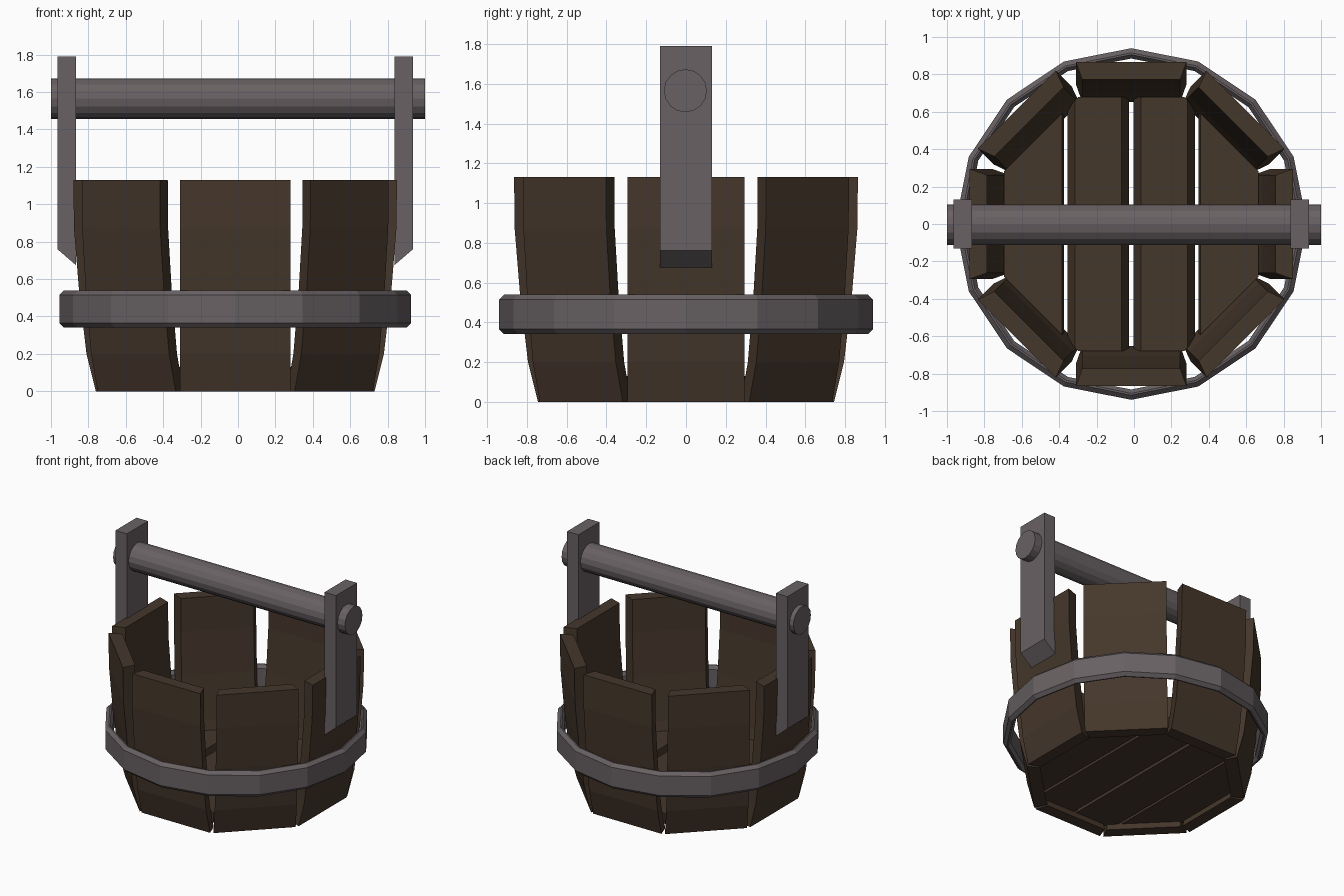
import bpy, bmesh
from math import cos, sin, pi
from mathutils import Matrix, Vector

if "Cube" in bpy.data.objects:
    bpy.data.objects.remove(bpy.data.objects["Cube"])

CX = -0.015  # bucket axis


def material(name, color):
    m = bpy.data.materials.new(name)
    m.diffuse_color = (*color, 1)
    m.use_nodes = True
    m.node_tree.nodes["Principled BSDF"].inputs["Base Color"].default_value = m.diffuse_color
    return m


wood = material("dark_wood", (0.06, 0.038, 0.024))
metal = material("grey_metal", (0.14, 0.12, 0.125))


def finish(name, bm, mat):
    bmesh.ops.recalc_face_normals(bm, faces=bm.faces)
    me = bpy.data.meshes.new(name)
    bm.to_mesh(me)
    bm.free()
    me.materials.append(mat)
    ob = bpy.data.objects.new(name, me)
    bpy.context.collection.objects.link(ob)
    return ob


def loft(bm, rings, closed=False):
    """Bridge equal-length rings of points; cap the ends unless closed."""
    vs = [[bm.verts.new(p) for p in r] for r in rings]
    n = len(vs[0])
    pairs = list(zip(vs, vs[1:])) + ([(vs[-1], vs[0])] if closed else [])
    for a, b in pairs:
        for i in range(n):
            j = (i + 1) % n
            bm.faces.new((a[i], a[j], b[j], b[i]))
    if not closed:
        bm.faces.new(vs[0])
        bm.faces.new(vs[-1])


# Eight bowed staves
profile = [(0.745, 0), (0.795, 0.2), (0.835, 0.54), (0.862, 0.87), (0.865, 1.13)]
T, W_OUT, W_IN = 0.093, 0.295, 0.262
for k in range(8):
    bm = bmesh.new()
    loft(bm, [[(r, -W_OUT, z), (r, W_OUT, z), (r - T, W_IN, z), (r - T, -W_IN, z)]
              for r, z in profile])
    bm.transform(Matrix.Translation((CX, 0, 0)) @ Matrix.Rotation(k * pi / 4, 4, 'Z'))
    finish(f"stave_{k + 1}", bm, wood)

# Four floor planks, trimmed to the octagon inside the staves
Z0, Z1, FLOOR_R = 0.05, 0.13, 0.68
planks = [(-0.70, -0.36, 0.01), (-0.34, -0.012, 0.04), (0.012, 0.34, 0.04), (0.36, 0.70, 0.01)]
for k, (a, b, c) in enumerate(planks):
    bm = bmesh.new()
    loft(bm, [[(a, y, Z0), (b, y, Z0), (b - c, y, Z1), (a + c, y, Z1)] for y in (-0.8, 0.8)])
    for s in range(8):
        n = Vector((cos(s * pi / 4), sin(s * pi / 4), 0))
        bmesh.ops.bisect_plane(bm, geom=bm.verts[:] + bm.edges[:] + bm.faces[:],
                               plane_co=n * FLOOR_R, plane_no=n, clear_outer=True)
        bmesh.ops.holes_fill(bm, edges=[e for e in bm.edges if e.is_boundary])
    bm.transform(Matrix.Translation((CX, 0, 0)))
    finish(f"floor_plank_{k + 1}", bm, wood)

# Sixteen-sided metal hoop
section = [(0.885, 0.365), (0.905, 0.34), (0.915, 0.34), (0.94, 0.365),
           (0.94, 0.515), (0.915, 0.54), (0.905, 0.54), (0.885, 0.515)]
bm = bmesh.new()
loft(bm, [[(CX + r * cos(i * pi / 8), r * sin(i * pi / 8), z) for r, z in section]
          for i in range(16)], closed=True)
finish("hoop", bm, metal)

# Two upright brackets with a slanted foot
for side, name in ((-1, "left_bracket"), (1, "right_bracket")):
    xi, xo = CX + side * 0.852, CX + side * 0.951
    bm = bmesh.new()
    loft(bm, [[(xi, y, 0.675), (xo, y, 0.76), (xo, y, 1.79), (xi, y, 1.79)]
              for y in (-0.13, 0.13)])
    finish(name, bm, metal)

# Handle bar
bm = bmesh.new()
bmesh.ops.create_cone(bm, cap_ends=True, segments=16, radius1=0.108, radius2=0.108, depth=2.0,
                      matrix=Matrix.Translation((0, -0.003, 1.565)) @ Matrix.Rotation(pi / 2, 4, 'Y'))
finish("handle_bar", bm, metal)
